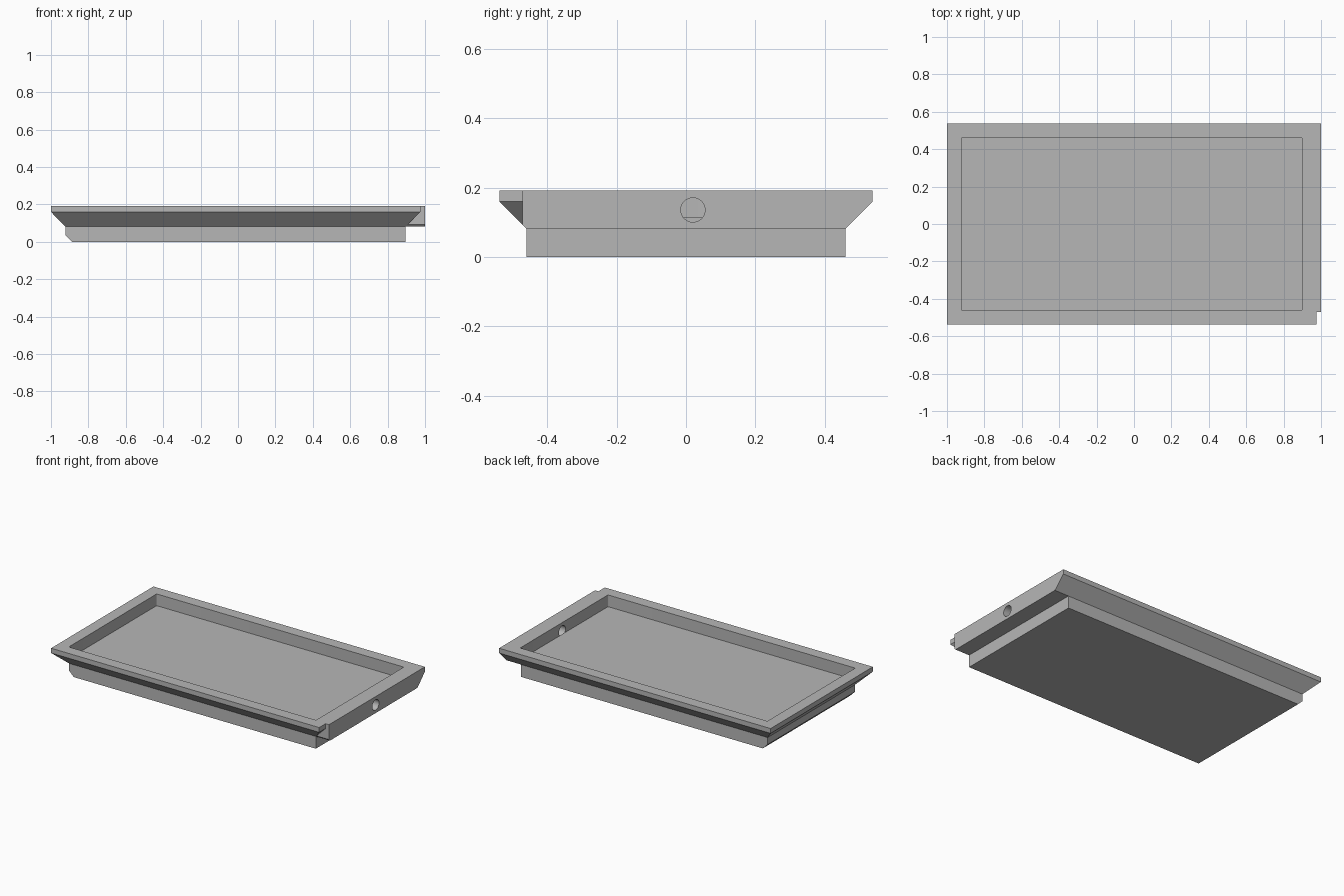
import bpy
import bmesh
from mathutils import Matrix

if "Cube" in bpy.data.objects:
    bpy.data.objects.remove(bpy.data.objects["Cube"], do_unlink=True)

grey = bpy.data.materials.new("plain grey")
grey.use_nodes = True
colour = (0.47, 0.47, 0.47, 1)
grey.diffuse_color = colour
grey.node_tree.nodes["Principled BSDF"].inputs["Base Color"].default_value = colour


def finish(name, bm):
    bmesh.ops.recalc_face_normals(bm, faces=bm.faces)
    mesh = bpy.data.meshes.new(name)
    bm.to_mesh(mesh)
    bm.free()
    mesh.materials.append(grey)
    obj = bpy.data.objects.new(name, mesh)
    bpy.context.collection.objects.link(obj)
    return obj


def stacked(name, levels):
    """Solid through rectangles given as (z, x_min, x_max, half_depth)."""
    bm = bmesh.new()
    rings = [[bm.verts.new(p) for p in ((a, -d, z), (b, -d, z), (b, d, z), (a, d, z))]
             for z, a, b, d in levels]
    for low, high in zip(rings, rings[1:]):
        for i in range(4):
            j = (i + 1) % 4
            bm.faces.new((low[i], low[j], high[j], high[i]))
    bm.faces.new(rings[0])
    bm.faces.new(rings[-1])
    return finish(name, bm)


def prism(name, profile, y0, y1):
    """Extrude an x-z outline along y."""
    bm = bmesh.new()
    face = bm.faces.new([bm.verts.new((x, y0, z)) for x, z in profile])
    out = bmesh.ops.extrude_face_region(bm, geom=[face])
    verts = [v for v in out["geom"] if isinstance(v, bmesh.types.BMVert)]
    bmesh.ops.translate(bm, verts=verts, vec=(0, y1 - y0, 0))
    return finish(name, bm)


def combine(target, tool, operation):
    mod = target.modifiers.new(operation.lower(), "BOOLEAN")
    mod.operation = operation
    mod.solver = "EXACT"
    mod.object = tool
    tool.hide_render = True
    bpy.context.view_layer.objects.active = target
    bpy.ops.object.modifier_apply(modifier=mod.name)
    bpy.data.objects.remove(tool, do_unlink=True)


# Flared rim, upright on the +x end
tray = stacked("tray", [(0.082, -0.923, 1, 0.46), (0.16, -1, 1, 0.538), (0.192, -1, 1, 0.538)])

# Base with a chamfer under the -x end
base = prism("base", [(-0.923, 0.1), (-0.923, 0.035), (-0.888, 0), (0.895, 0), (0.895, 0.1)],
             -0.46, 0.46)
combine(tray, base, "UNION")

# Notch at the front corner, continuing the flare round it
notch = prism("notch_cutter", [(0.897, 0.082), (0.975, 0.16), (0.975, 0.3), (1.2, 0.3),
                               (1.2, 0.05), (0.897, 0.05)], -0.7, -0.471)
combine(tray, notch, "DIFFERENCE")

# Shallow recess with slightly rounded corners
pocket = stacked("pocket_cutter", [(0.114, -0.923, 0.898, 0.462), (0.4, -0.923, 0.898, 0.462)])
bm = bmesh.new()
bm.from_mesh(pocket.data)
uprights = [e for e in bm.edges if abs(e.verts[0].co.z - e.verts[1].co.z) > 0.1]
bmesh.ops.bevel(bm, geom=uprights, offset=0.007, segments=3, profile=0.5, affect="EDGES")
bm.to_mesh(pocket.data)
bm.free()
combine(tray, pocket, "DIFFERENCE")

# Round hole through the upright end wall
bm = bmesh.new()
place = Matrix.Translation((0.998, 0.02, 0.136)) @ Matrix.Rotation(1.5707963, 4, "Y")
bmesh.ops.create_cone(bm, cap_ends=True, segments=48, radius1=0.035, radius2=0.035,
                      depth=0.2, matrix=place)
combine(tray, finish("hole_cutter", bm), "DIFFERENCE")

# Smooth the hole, keep the edges crisp
bpy.ops.object.select_all(action="DESELECT")
tray.select_set(True)
bpy.context.view_layer.objects.active = tray
bpy.ops.object.shade_smooth_by_angle(angle=0.4)
